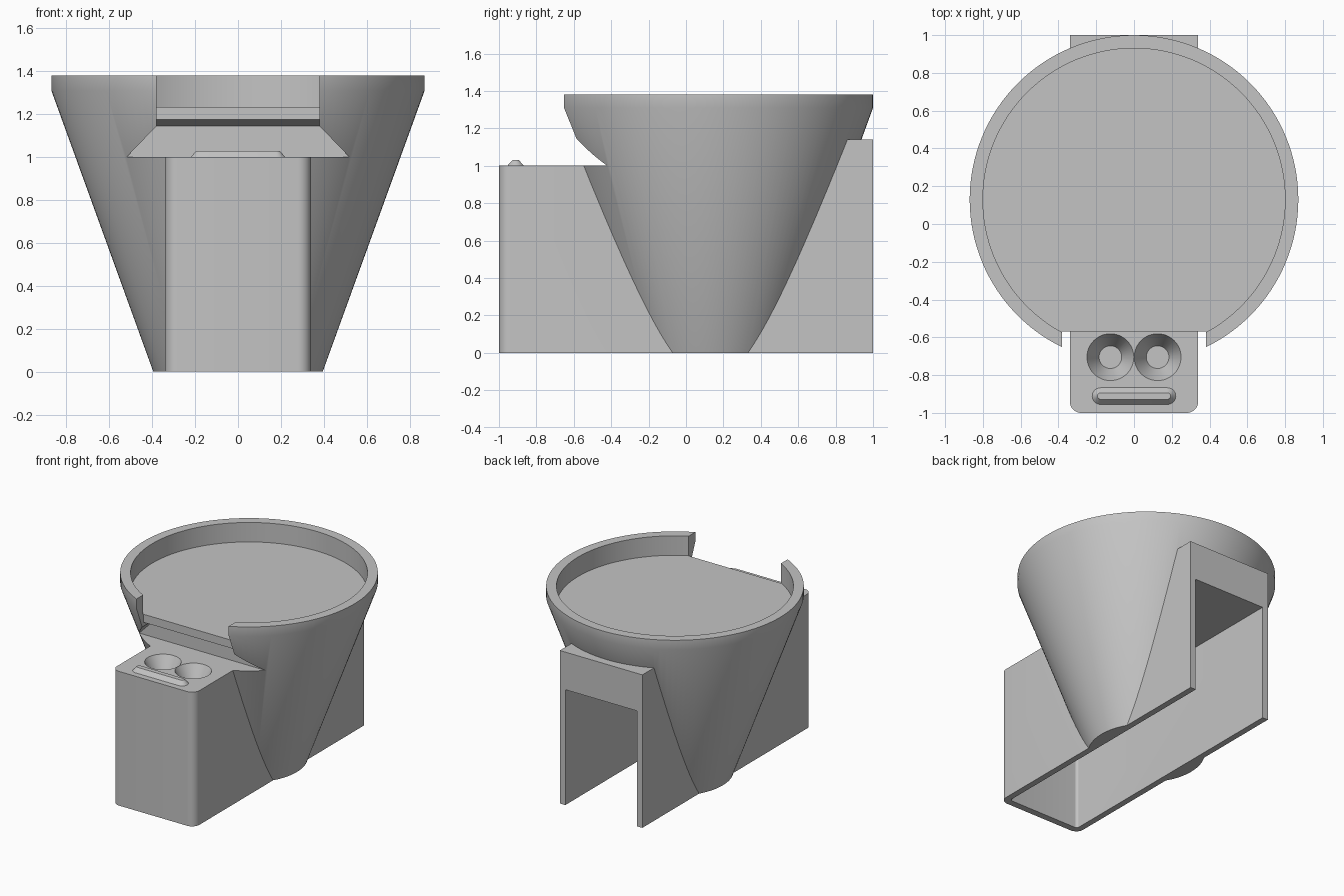
import bpy, bmesh, math
from mathutils import Matrix, Vector

cube = bpy.data.objects.get("Cube")
if cube:
    bpy.data.objects.remove(cube, do_unlink=True)

grey = bpy.data.materials.new("plain grey")
grey.use_nodes = True
colour = (0.55, 0.55, 0.55, 1)
grey.diffuse_color = colour
grey.node_tree.nodes["Principled BSDF"].inputs["Base Color"].default_value = colour


def finish(name, bm):
    bmesh.ops.recalc_face_normals(bm, faces=bm.faces)
    mesh = bpy.data.meshes.new(name)
    bm.to_mesh(mesh)
    bm.free()
    mesh.materials.append(grey)
    obj = bpy.data.objects.new(name, mesh)
    bpy.context.collection.objects.link(obj)
    return obj


def prism(name, points, axis, lo, hi, round_front=0):
    """Extrude a profile along x (points are y,z) or along y (points are x,z)."""
    bm = bmesh.new()
    place = (lambda a, b, t: (t, a, b)) if axis == "x" else (lambda a, b, t: (a, t, b))
    face = bm.faces.new([bm.verts.new(place(a, b, lo)) for a, b in points])
    shift = Vector(place(0, 0, hi - lo))
    new = bmesh.ops.extrude_face_region(bm, geom=[face])["geom"]
    bmesh.ops.translate(bm, vec=shift, verts=[v for v in new if isinstance(v, bmesh.types.BMVert)])
    if round_front:
        front = min(v.co.y for v in bm.verts)
        edges = [e for e in bm.edges if all(v.co.y < front + 0.001 for v in e.verts)
                 and abs(e.verts[0].co.z - e.verts[1].co.z) > 0.1]
        bmesh.ops.bevel(bm, geom=edges, offset=round_front, segments=8,
                        profile=0.5, affect="EDGES")
    return finish(name, bm)


def box(name, x, y0, y1, z0, z1, round_front=0):
    return prism(name, [(y0, z0), (y1, z0), (y1, z1), (y0, z1)], "x", -x, x, round_front)


def lathe(name, profile, centre, steps=128):
    bm = bmesh.new()
    verts = [bm.verts.new((r, 0, z)) for r, z in profile]
    edges = [bm.edges.new(pair) for pair in zip(verts, verts[1:])]
    bmesh.ops.spin(bm, geom=verts + edges, cent=(0, 0, 0), axis=(0, 0, 1),
                   angle=math.tau, steps=steps)
    bmesh.ops.remove_doubles(bm, verts=bm.verts, dist=0.0001)
    bmesh.ops.translate(bm, vec=(*centre, 0), verts=bm.verts)
    return finish(name, bm)


def combine(target, other, operation):
    mod = target.modifiers.new(operation, "BOOLEAN")
    mod.operation, mod.object, mod.solver = operation, other, "EXACT"
    bpy.context.view_layer.objects.active = target
    bpy.ops.object.modifier_apply(modifier=mod.name)
    bpy.data.objects.remove(other, do_unlink=True)


def smooth(obj):
    bpy.ops.object.select_all(action="DESELECT")
    obj.select_set(True)
    bpy.context.view_layer.objects.active = obj
    bpy.ops.object.shade_smooth_by_angle(angle=math.radians(30))


# Flared bowl with a shallow round tray on top
stand = lathe("bowl_and_base", [(0, 0), (0.395, 0), (0.87, 1.31), (0.87, 1.38),
                                (0.80, 1.38), (0.80, 1.235), (0, 1.235)], (0, 0.13))

# Long base block with rounded front corners
combine(stand, box("base_block", 0.34, -1, 1, 0, 1.14, 0.06), "UNION")

# Opening in the tray rim, then the flared recess beneath it
combine(stand, box("rim_gap", 0.38, -1.2, -0.57, 1.1, 1.6), "DIFFERENCE")
combine(stand, prism("flared_recess", [(-0.52, 1), (0.52, 1), (0.38, 1.145), (-0.38, 1.145)],
                     "y", -1.2, -0.42), "DIFFERENCE")
combine(stand, prism("sloped_ceiling", [(-0.6, 1.1), (-0.421, 1.1), (-0.421, 1.146),
                                        (-0.57, 1.175), (-0.6, 1.175)],
                     "x", -0.38, 0.38), "DIFFERENCE")

# Hollow inside, open at the back and bottom
combine(stand, box("hollow", 0.295, -0.95, 1.2, -0.2, 0.86, 0.02), "DIFFERENCE")

# Two tapered cups in the front deck
for side in (-1, 1):
    cup = lathe("cup", [(0, 0.88), (0.06, 0.88), (0.124, 1), (0.124, 1.1), (0, 1.1)],
                (side * 0.125, -0.705), 48)
    combine(stand, cup, "DIFFERENCE")
smooth(stand)

# Raised handle bar with sloping sides and round ends
bm = bmesh.new()
for side in (-1, 1):
    bmesh.ops.create_cone(bm, cap_ends=True, segments=32, radius1=0.046, radius2=0.017,
                          depth=0.032,
                          matrix=Matrix.Translation((side * 0.177, -0.911, 1.014)))
hull = bmesh.ops.convex_hull(bm, input=bm.verts)
bmesh.ops.delete(bm, geom=list(set(hull["geom_interior"] + hull["geom_unused"])), context="VERTS")
bmesh.ops.dissolve_limit(bm, angle_limit=0.01, verts=bm.verts, edges=bm.edges)
smooth(finish("front_bar", bm))
